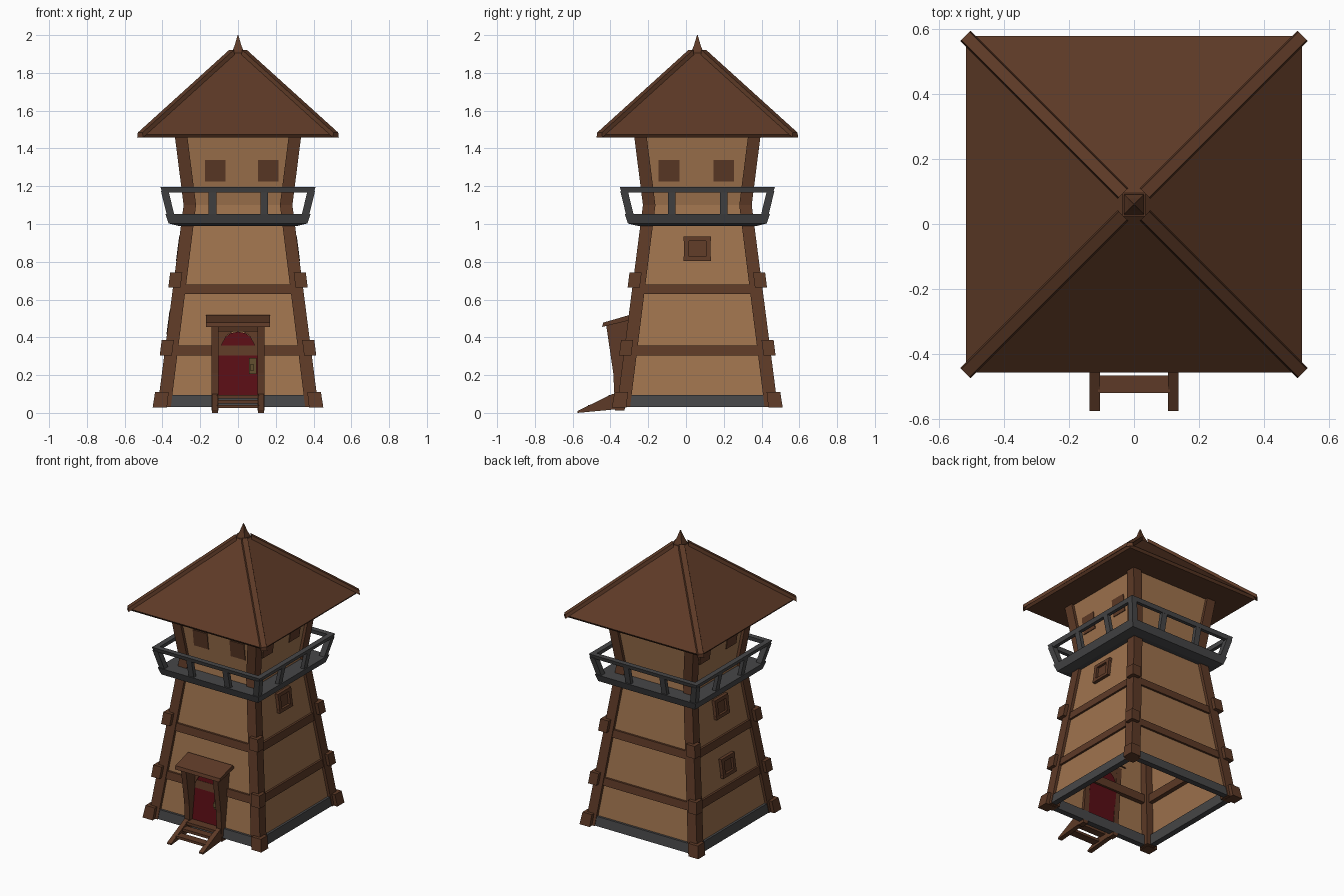
import bpy, bmesh, math
from mathutils import Vector, Matrix

if "Cube" in bpy.data.objects:
    bpy.data.objects.remove(bpy.data.objects["Cube"])

CY = 0.06  # tower axis in y


def material(name, rgb):
    m = bpy.data.materials.new(name)
    m.diffuse_color = (*rgb, 1)
    m.use_nodes = True
    m.node_tree.nodes["Principled BSDF"].inputs["Base Color"].default_value = m.diffuse_color
    return m


WOOD = material("brown wood", (0.110, 0.042, 0.020))
PLASTER = material("tan wall", (0.345, 0.170, 0.075))
IRON = material("dark grey wood", (0.062, 0.062, 0.064))
RED = material("door red", (0.100, 0.004, 0.007))
BRASS = material("dull brass", (0.110, 0.070, 0.025))


def loft(name, rings, mat, caps=True, closed=False):
    """Skin a list of equal rings of points."""
    bm = bmesh.new()
    vs = [[bm.verts.new(p) for p in r] for r in rings]
    n = len(rings[0])
    pairs = list(zip(vs, vs[1:])) + ([(vs[-1], vs[0])] if closed else [])
    for a, b in pairs:
        for i in range(n):
            j = (i + 1) % n
            bm.faces.new((a[i], a[j], b[j], b[i]))
    if caps and not closed:
        bm.faces.new(vs[0])
        bm.faces.new(vs[-1])
    bmesh.ops.recalc_face_normals(bm, faces=bm.faces)
    me = bpy.data.meshes.new(name)
    bm.to_mesh(me)
    bm.free()
    me.materials.append(mat)
    ob = bpy.data.objects.new(name, me)
    bpy.context.collection.objects.link(ob)
    return ob


def rect(x, y, z, hx, hy):
    return [(x - hx, y - hy, z), (x + hx, y - hy, z), (x + hx, y + hy, z), (x - hx, y + hy, z)]


def square(h, z):
    return rect(0, CY, z, h, h)


def square_ring(name, profile, mat):
    """Closed (half width, z) profile swept round the square tower."""
    return loft(name, [square(h, z) for h, z in profile], mat, closed=True)


def box(name, x0, x1, y0, y1, z0, z1, mat):
    c, d = ((x0 + x1) / 2, (y0 + y1) / 2), ((x1 - x0) / 2, (y1 - y0) / 2)
    return loft(name, [rect(*c, z0, *d), rect(*c, z1, *d)], mat)


def side_profile(name, x0, x1, pts, mat):
    """Extrude a (y, z) outline along x."""
    return loft(name, [[(x, y, z) for y, z in pts] for x in (x0, x1)], mat)


def wall(z):
    """Half width of the plaster wall at height z."""
    if z < 1.1:
        return 0.407 + (0.268 - 0.407) * (z - 0.03) / 1.07
    return 0.268 + (0.316 - 0.268) * (z - 1.1) / 0.37


def on_wall(k, u, z, off):
    """Point on side k (0 front, 1 right, 2 back, 3 left)."""
    p = Matrix.Rotation(k * math.pi / 2, 3, 'Z') @ Vector((u, -wall(z) - off, z))
    return p + Vector((0, CY, 0))


def panel(name, k, outline, o0, o1, mat):
    return loft(name, [[on_wall(k, u, z, o) for u, z in outline] for o in (o0, o1)], mat)


def block(u0, u1, z0, z1):
    return [(u0, z0), (u1, z0), (u1, z1), (u0, z1)]


CORNERS = [(-1, -1), (1, -1), (1, 1), (-1, 1)]

# Plaster walls, open at the bottom
loft("tower_walls", [square(wall(z), z) for z in (0.04, 1.1, 1.47)], PLASTER, caps=False)

# Corner posts with feet and collars
for sx, sy in CORNERS:
    def at(h, z, r):
        return rect(sx * h, CY + sy * h, z, r, r)
    loft("corner_post", [at(0.391, 0.03, 0.035), at(0.255, 1.1, 0.033), at(0.302, 1.47, 0.033)], WOOD)
    loft("post_foot", [at(0.414, 0.028, 0.038), at(0.403, 0.11, 0.036)], WOOD)
    for z, h in ((0.345, 0.377), (0.703, 0.332)):
        loft("post_collar", [at(h + 0.005, z - 0.04, 0.032), at(h - 0.005, z + 0.04, 0.032)], WOOD)

# Horizontal beams and grey base sill
for z in (0.33, 0.655):
    a, b = z - 0.026, z + 0.026
    square_ring("wall_beam", [(wall(a) + .014, a), (wall(b) + .014, b),
                              (wall(b) - .03, b), (wall(a) - .03, a)], WOOD)
square_ring("base_sill", [(0.422, 0.032), (0.414, 0.095), (0.375, 0.095), (0.383, 0.032)], IRON)

# Balcony floor, rail and balusters
square_ring("balcony_floor", [(0.26, 0.99), (0.315, 0.99), (0.368, 1.003),
                              (0.384, 1.052), (0.26, 1.052)], IRON)
square_ring("balcony_rail", [(0.378, 1.168), (0.402, 1.168), (0.410, 1.195), (0.374, 1.195)], IRON)
for sx, sy in CORNERS:
    loft("corner_baluster", [rect(sx * .355, CY + sy * .355, 1.04, .02, .02),
                             rect(sx * .388, CY + sy * .388, 1.175, .02, .02)], IRON)
for k in range(4):
    rot = Matrix.Rotation(k * math.pi / 2, 3, 'Z')
    for u in (-0.135, 0.14):
        rings = [[rot @ Vector(p) + Vector((0, CY, 0)) for p in rect(u, -h, z, 0.02, 0.013)]
                 for h, z in ((0.36, 1.04), (0.39, 1.175))]
        loft("baluster", rings, IRON)

# Upper windows on the front and both sides
for k in (0, 1, 3):
    for u in (-0.14, 0.14):
        c = u + (0.02 if k == 0 else -0.01 if u < 0 else 0)
        panel("upper_window", k, block(c - .055, c + .055, 1.225, 1.338), -.004, .005, WOOD)

# Lower framed windows: one on the right, two on the left
for k, z in ((1, 0.87), (3, 0.87), (3, 0.48)):
    panel("window_shutter", k, block(-.055, .055, z - .05, z + .05), -.004, .006, WOOD)
    for u0, u1, z0, z1 in ((-.07, -.045, -.06, .06), (.045, .07, -.06, .055),
                           (-.072, .072, .04, .063), (-.072, .072, -.065, -.043)):
        panel("window_frame", k, block(u0, u1, z + z0, z + z1), -.005, .022, WOOD)

# Arched door with handle
arch = [(-0.105, 0.07), (0.105, 0.07)]
arch += [(0.105 * math.cos(t), 0.315 + 0.115 * math.sin(t))
         for t in (i * math.pi / 8 for i in range(9))]
panel("door", 0, arch, -0.015, 0.012, RED)
panel("door_surround_left", 0, [(-.11, .3), (-.098, .34), (-.06, .41), (-.02, .435), (-.02, .46), (-.11, .46)],
      -.005, .02, WOOD)
panel("door_surround_right", 0, [(.11, .3), (.098, .34), (.06, .41), (.02, .435), (.02, .46), (.11, .46)],
      -.005, .02, WOOD)
panel("door_surround_top", 0, block(-.03, .03, .43, .46), -.005, .02, WOOD)
panel("handle_plate", 0, block(.058, .098, .205, .29), .01, .022, BRASS)
panel("handle_knob", 0, block(.063, .085, .225, .255), .02, .04, BRASS)

# Door frame and sloped canopy
for s in (-1, 1):
    side_profile("door_post", s * 0.102, s * 0.14,
                 [(-.375, .012), (-.325, .012), (-.285, .48), (-.422, .462), (-.385, .21)], WOOD)
side_profile("door_canopy", -0.17, 0.17,
             [(-.444, .455), (-.438, .478), (-.30, .518), (-.28, .495)], WOOD)
side_profile("door_lintel", -0.14, 0.14, [(-.40, .43), (-.41, .466), (-.30, .49), (-.30, .43)], WOOD)

# Entrance steps
for s in (-1, 1):
    side_profile("step_side", s * 0.105, s * 0.137,
                 [(-.575, 0), (-.36, .02), (-.36, .1), (-.39, .1), (-.575, .01)], WOOD)
box("lower_step", -.11, .11, -.52, -.465, .025, .042, WOOD)
box("middle_step", -.11, .11, -.455, -.405, .05, .068, WOOD)
box("door_sill", -.11, .11, -.41, -.345, .077, .096, WOOD)

# Roof with hip boards and finial
loft("roof", [square(0.505, 1.458), square(0.517, 1.474), square(0.035, 1.905)], WOOD)
for sx, sy in CORNERS:
    perp = Vector((-sy, sx, 0)).normalized() * 0.022
    rings = []
    for h, z in ((0.518, 1.47), (0.034, 1.908)):
        c = Vector((sx * h, CY + sy * h, z))
        up = Vector((0, 0, 1))
        rings.append([c - perp - up * .012, c + perp - up * .012,
                      c + perp * .8 + up * .014, c - perp * .8 + up * .014])
    loft("hip_board", rings, WOOD)
loft("roof_finial", [square(.034, 1.88), square(.03, 1.915), square(.018, 1.945), square(.002, 2.0)], WOOD)
